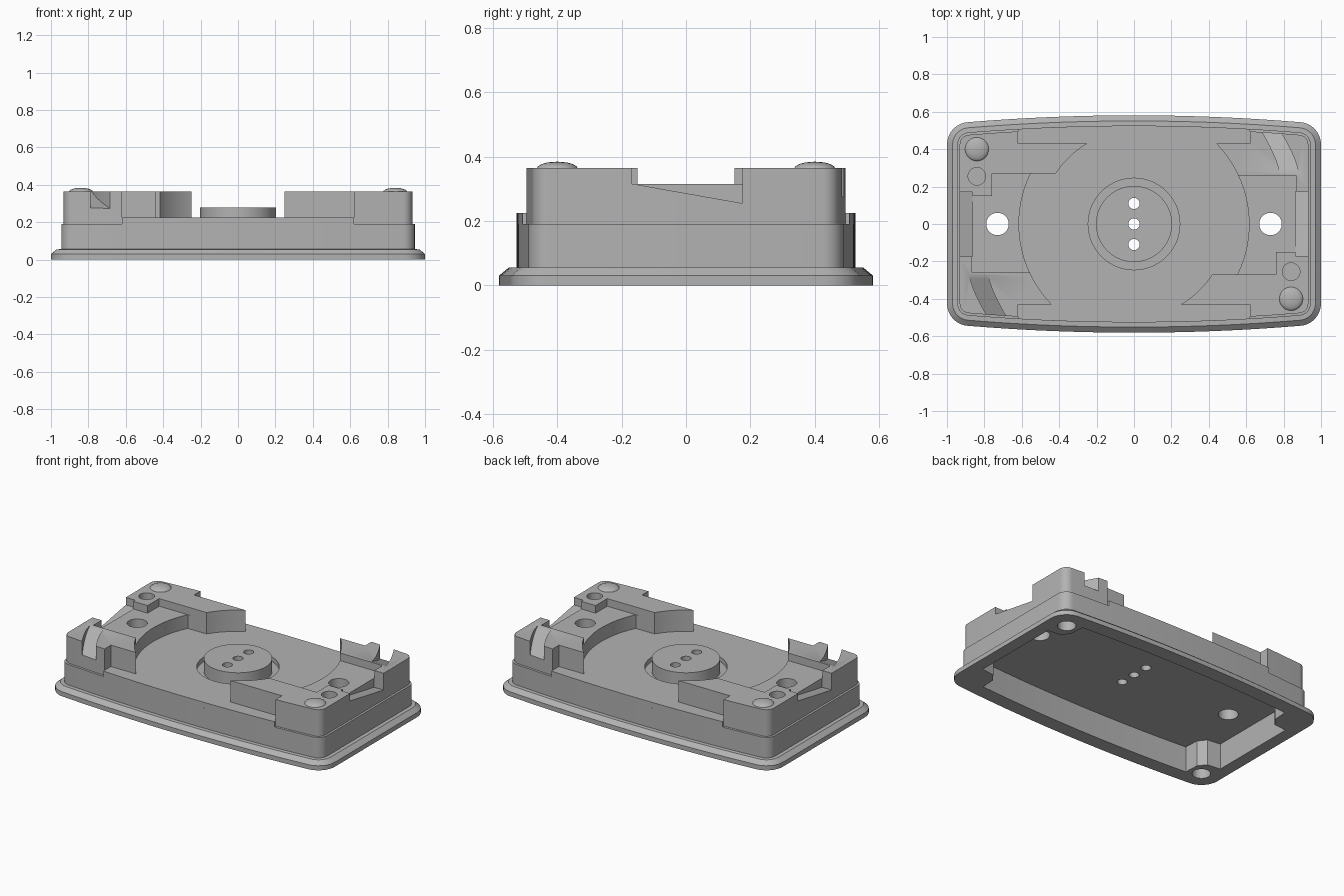
import bpy, bmesh, math

if "Cube" in bpy.data.objects:
    bpy.data.objects.remove(bpy.data.objects["Cube"])

grey = bpy.data.materials.new("plain_grey")
grey.diffuse_color = (0.45, 0.45, 0.45, 1)
grey.use_nodes = True
grey.node_tree.nodes["Principled BSDF"].inputs["Base Color"].default_value = grey.diffuse_color


def loft(name, rings):
    """Closed solid through rings of 3D points, capped at both ends."""
    bm = bmesh.new()
    loops = [[bm.verts.new(p) for p in ring] for ring in rings]
    n = len(loops[0])
    for a, b in zip(loops, loops[1:]):
        for i in range(n):
            j = (i + 1) % n
            bm.faces.new((a[i], a[j], b[j], b[i]))
    bm.faces.new(loops[0][::-1])
    bm.faces.new(loops[-1])
    bmesh.ops.recalc_face_normals(bm, faces=bm.faces)
    mesh = bpy.data.meshes.new(name)
    bm.to_mesh(mesh)
    bm.free()
    mesh.materials.append(grey)
    ob = bpy.data.objects.new(name, mesh)
    bpy.context.collection.objects.link(ob)
    return ob


def at(pts, z):
    return [(x, y, z) for x, y in pts]


def prism(name, pts, z0, z1):
    return loft(name, [at(pts, z0), at(pts, z1)])


def arc(r, a0, a1, n=16, cx=0, cy=0):
    return [(cx + r * math.cos(math.radians(a0 + (a1 - a0) * i / n)),
             cy + r * math.sin(math.radians(a0 + (a1 - a0) * i / n))) for i in range(n + 1)]


def circle(x, y, r, n=40):
    return arc(r, 0, 360, n, x, y)[:-1]


def turned(pts, s=-1):
    return [(s * p[0], s * p[1], *p[2:]) for p in pts]


def boolean(ob, tool, op='DIFFERENCE'):
    m = ob.modifiers.new("cut", 'BOOLEAN')
    m.object, m.operation, m.solver = tool, op, 'EXACT'
    bpy.context.view_layer.objects.active = ob
    bpy.ops.object.modifier_apply(modifier=m.name)
    bpy.data.objects.remove(tool)


def bow(x, d, w=0.88):
    """Height of the bowed long side, moved in by d."""
    return 0.545 - d + 0.036 * (1 - (x / w) ** 2)


def outline(d):
    r, w = 0.12 - d, 0.88
    side = [(w - 2 * w * i / 24, bow(w - 2 * w * i / 24, d)) for i in range(1, 24)]
    half = arc(r, 0, 90, 8, w, 0.425) + side + arc(r, 90, 180, 8, -w, 0.425)
    return half + turned(half)


# housing: flange, chamfer, lower wall, ledge and upper wall
housing = loft("housing", [at(outline(0), 0), at(outline(0), 0.03), at(outline(0.03), 0.055),
                           at(outline(0.055), 0.056), at(outline(0.055), 0.19),
                           at(outline(0.068), 0.191), at(outline(0.068), 0.365)])

# floor level between the end blocks
half = arc(0.615, 0, math.degrees(math.asin(0.43 / 0.615)))
half += [(0.62, 0.43), (0.62, 0.7), (-0.62, 0.7), (-0.62, 0.43)]
half += arc(0.497, 120, 147) + arc(0.615, 154, 180)[:-1]
boolean(housing, prism("floor_cut", half + turned(half), 0.225, 0.5))

# middle stretch of the lower wall rises flush with the floor
for s in (1, -1):
    xs = [-0.62 + 1.24 * i / 16 for i in range(17)]
    strip = [(x, bow(x, 0.055)) for x in xs] + [(0.62, 0.46), (-0.62, 0.46)]
    boolean(housing, prism("wall_strip", turned(strip, s), 0.18, 0.225), 'UNION')

# each end, the second one turned half way round
for s in (1, -1):
    step = [(-0.5, 0.27), (-0.76, 0.27), (-0.76, 0.15), (-0.865, 0.15), (-0.865, -0.26), (-0.5, -0.26)]
    boolean(housing, prism("platform_cut", turned(step, s), 0.315, 0.5))
    # sloped notch in the end wall
    side = [(-0.175, 0.255), (0.17, 0.316), (0.17, 0.5), (-0.175, 0.5)]
    boolean(housing, loft("end_notch_cut", [turned([(x, y, z) for y, z in side], s) for x in (-1.1, -0.864)]))
    # curved ramp slot through the long wall
    rings = []
    for i in range(13):
        t = i / 12 * 1.2
        x, y, z = -0.88 + 0.10 * t ** 1.4, -0.27 - 0.23 * t, 0.366 - 0.096 * t
        rings.append(turned([(x, y, z), (x + 0.1, y, z), (x + 0.1, y, 0.5), (x, y, 0.5)], s))
    boolean(housing, loft("ramp_slot_cut", rings))
    # pin hole, through hole and screw hole
    for x, y, r, z0, z1 in ((-0.84, 0.255, 0.047, 0.26, 0.5), (-0.73, 0, 0.06, -0.1, 0.5),
                            (-0.87, -0.415, 0.055, -0.1, 0.18)):
        boolean(housing, prism("hole_cut", circle(s * x, s * y, r), z0, z1))
    # low dome on the corner
    dome = [at(circle(-0.84 * s, 0.4 * s, 0.064 * math.cos(a)), 0.362 + 0.022 * math.sin(a))
            for a in [math.radians(4 + 14 * i) for i in range(7)]]
    loft("corner_dome", dome)

# hollow underside with solid screw corners
corner = [(0.92, 0.30), (0.83, 0.31), (0.79, 0.36)]
side = [(0.785 - 1.57 * i / 16, bow(0.785 - 1.57 * i / 16, 0.095)) for i in range(17)]
half = corner + side + [(-x, y) for x, y in corner[::-1]]
boolean(housing, prism("underside_cut", half + turned(half), -0.1, 0.17))

# round groove with a raised centre disc and three pin holes
boolean(housing, prism("groove_cut", circle(0, 0, 0.245, 64), 0.195, 0.5))
disc = prism("centre_disc", circle(0, 0, 0.203, 64), 0.18, 0.28)
boolean(housing, disc, 'UNION')
for y in (-0.11, 0, 0.11):
    boolean(housing, prism("pin_cut", circle(0, y, 0.03, 24), -0.1, 0.5))

for ob in bpy.context.scene.objects:
    ob.select_set(True)
bpy.ops.object.shade_smooth_by_angle(angle=math.radians(25))
